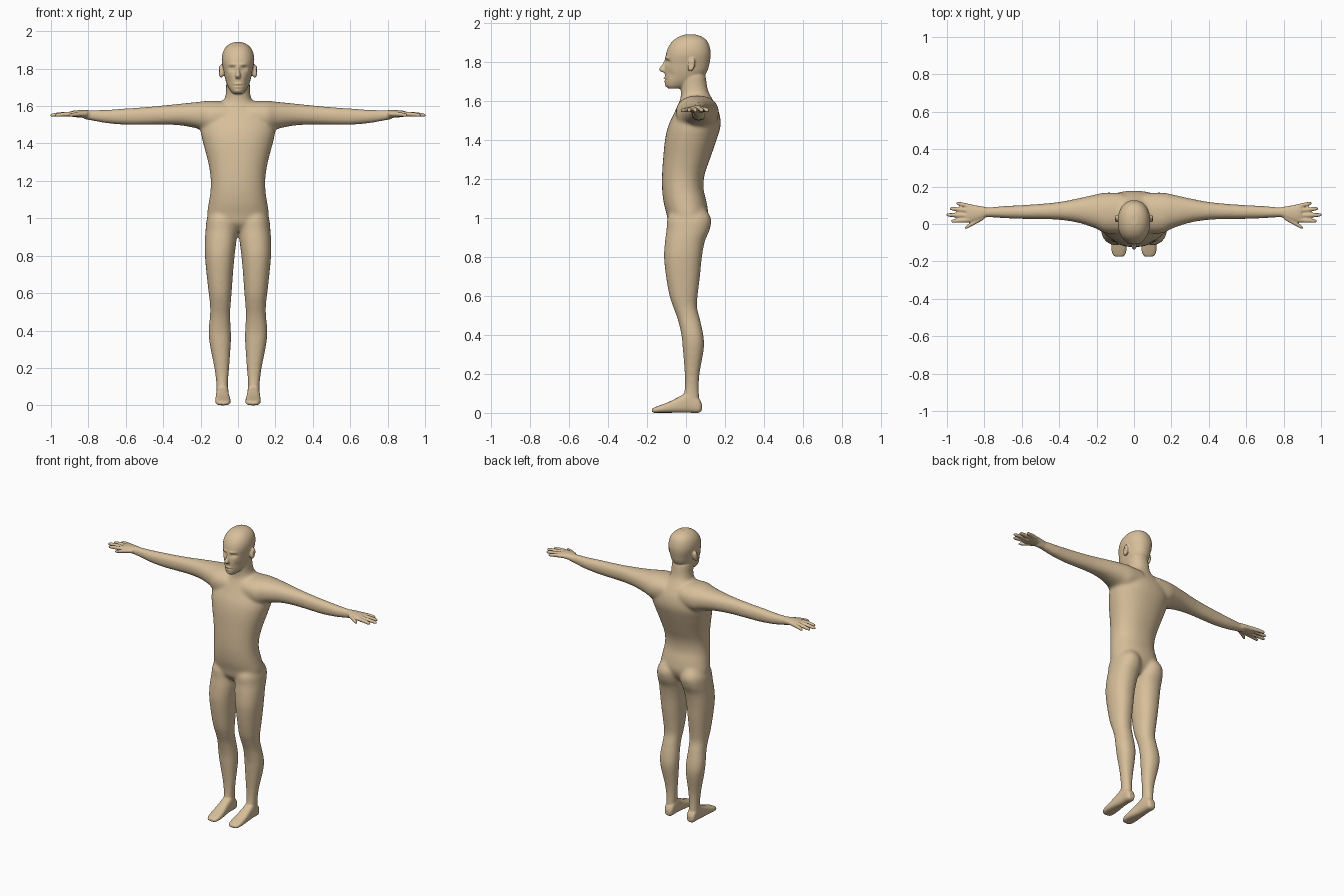
import bpy, bmesh, math
from mathutils import Vector

skin = bpy.data.materials.new("tan skin")
skin.diffuse_color = (0.68, 0.52, 0.325, 1)
AXES = {'x': (0, 1, 2), 'y': (1, 0, 2), 'z': (2, 0, 1)}


def spline(p0, p1, p2, p3, t):
    return [0.5 * (2*b + (c-a)*t + (2*a-5*b+4*c-d)*t*t + (3*b-a-3*c+d)*t**3)
            for a, b, c, d in zip(p0, p1, p2, p3)]


def loft(bm, axis, rows, sign=1, power=2.2, sides=36, steps=5):
    """Smooth tube through rows (position, a_min, a_max, b_min, b_max) along an axis."""
    n = len(rows)
    full = []
    for i in range(n - 1):
        q = [rows[max(0, min(n-1, i+k))] for k in (-1, 0, 1, 2)]
        full += [spline(*q, s / steps) for s in range(steps)]
    full.append(rows[-1])
    ia, ib, ic = AXES[axis]
    rings = []
    for t, a0, a1, b0, b1 in full:
        ring = []
        for k in range(sides):
            w = 2 * math.pi * k / sides
            c, s = math.cos(w), math.sin(w)
            co = [0, 0, 0]
            co[ia] = t
            co[ib] = (a0+a1)/2 + (a1-a0)/2 * math.copysign(abs(c)**(2/power), c)
            co[ic] = (b0+b1)/2 + (b1-b0)/2 * math.copysign(abs(s)**(2/power), s)
            co[0] *= sign
            ring.append(bm.verts.new(co))
        rings.append(ring)
    faces = [bm.faces.new(rings[0]), bm.faces.new(rings[-1])]
    for r, q in zip(rings, rings[1:]):
        for k in range(sides):
            j = (k + 1) % sides
            faces.append(bm.faces.new((r[k], r[j], q[j], q[k])))
    bmesh.ops.recalc_face_normals(bm, faces=faces)


def sym(rows):
    """Rows (z, half width, front, back) to loft rows."""
    return [(z, -w, w, f, b) for z, w, f, b in rows]


def ball(bm, centre, size, tilt=0):
    v = bmesh.ops.create_icosphere(bm, subdivisions=3, radius=1)['verts']
    c, s = math.cos(tilt), math.sin(tilt)
    for p in v:
        x, y, z = (p.co[i] * size[i] for i in range(3))
        p.co = Vector(centre) + Vector((x, y*c - z*s, y*s + z*c))


def fuse(bm, name, voxel, smooth):
    """Weld all overlapping parts into one skin and relax it."""
    me = bpy.data.meshes.new(name)
    bm.to_mesh(me)
    bm.free()
    ob = bpy.data.objects.new(name, me)
    bpy.context.collection.objects.link(ob)
    m = ob.modifiers.new("weld", 'REMESH')
    m.mode = 'VOXEL'
    m.voxel_size = voxel
    m = ob.modifiers.new("relax", 'SMOOTH')
    m.factor = 0.5
    m.iterations = smooth
    dg = bpy.context.evaluated_depsgraph_get()
    out = bpy.data.meshes.new_from_object(ob.evaluated_get(dg))
    bpy.data.objects.remove(ob)
    return out


# --- stage 1: torso, arms and legs, strongly blended
bm = bmesh.new()
loft(bm, 'z', sym([
    (.93, .12, -.05, .06), (.97, .155, -.088, .095), (1.02, .165, -.1, .113), (1.08, .157, -.115, .106),
    (1.15, .147, -.123, .09), (1.22, .147, -.123, .095), (1.3, .16, -.118, .122),
    (1.4, .186, -.108, .157), (1.47, .2, -.092, .177), (1.53, .185, -.065, .173),
    (1.58, .14, -.042, .153), (1.62, .085, -.027, .13), (1.66, .066, -.028, .112),
    (1.74, .064, -.035, .1)]))
leg = [
    (1.06, .03, .13, -.06, .09), (1.0, .008, .165, -.095, .128), (.94, .004, .173, -.1, .122),
    (.88, .008, .177, -.108, .097), (.8, .018, .177, -.113, .082), (.7, .027, .168, -.103, .072),
    (.6, .034, .157, -.085, .06), (.54, .039, .15, -.065, .057), (.48, .042, .15, -.043, .072),
    (.4, .038, .157, -.024, .089), (.33, .038, .152, -.017, .092), (.2, .047, .127, -.007, .07),
    (.12, .053, .117, -.008, .066), (.05, .053, .115, -.02, .072)]
arm = [
    (.06, -.05, .165, 1.47, 1.625), (.15, -.05, .168, 1.455, 1.628), (.21, -.022, .157, 1.477, 1.622),
    (.3, .007, .137, 1.495, 1.613), (.4, .022, .118, 1.5, 1.603), (.5, .026, .108, 1.499, 1.594),
    (.6, .027, .101, 1.499, 1.587), (.7, .031, .096, 1.507, 1.58), (.78, .035, .089, 1.521, 1.578),
    (.83, .03, .09, 1.53, 1.576)]
for s in (1, -1):
    loft(bm, 'z', leg, s)
    loft(bm, 'x', arm, s)
core = fuse(bm, "core", .008, 14)

# --- stage 2: head, hands and feet, lightly blended
bm = bmesh.new()
bm.from_mesh(core)
loft(bm, 'z', sym([
    (1.664, .024, -.09, -.03), (1.68, .04, -.104, .02), (1.71, .057, -.107, .075), (1.75, .07, -.109, .108),
    (1.79, .078, -.107, .12), (1.84, .087, -.103, .127), (1.88, .083, -.089, .121),
    (1.91, .069, -.066, .107), (1.93, .047, -.037, .082), (1.941, .02, -.005, .05)]))
# nose
loft(bm, 'z', sym([
    (1.825, .006, -.104, -.08), (1.79, .009, -.121, -.08), (1.763, .015, -.139, -.08),
    (1.748, .014, -.125, -.08)]), sides=16, power=2)
foot = [
    (.081, .066, .1, .012, .045), (.065, .054, .112, 0, .075), (.02, .05, .115, 0, .11),
    (-.03, .048, .118, 0, .085), (-.09, .041, .121, 0, .055), (-.14, .04, .12, 0, .036),
    (-.165, .048, .112, 0, .026), (-.175, .06, .1, .005, .02)]
palm = [
    (.79, .036, .09, 1.527, 1.577), (.83, .018, .097, 1.537, 1.578), (.87, .01, .103, 1.54, 1.576),
    (.895, .014, .102, 1.544, 1.572)]
# fingers: base x, base y, tip x, tip y
fingers = [(.87, .022, .977, .015), (.87, .045, 1.004, .049), (.87, .07, .985, .083), (.86, .09, .95, .112),
           (.805, .035, .905, -.022)]
for s in (1, -1):
    loft(bm, 'y', foot, s, power=2.8)
    loft(bm, 'x', palm, s)
    for x0, y0, x1, y1 in fingers:
        rows = []
        for t, r in ((0, .013), (.5, .012), (.88, .01), (1, .005)):
            y, z = y0 + (y1-y0)*t, 1.558 - .008*t*t
            rows.append((x0 + (x1-x0)*t, y-r, y+r, z-r, z+r))
        loft(bm, 'x', rows, s, power=2, sides=16)
    # ear
    ball(bm, (s*.09, .028, 1.786), (.017, .018, .036), -.25)
body = fuse(bm, "body", .005, 3)

# --- facial relief: centre, spread, push along y
relief = [
    ((.034, -.1, 1.800), (.016, .04, .011), .013),    # eye sockets
    ((.033, -.095, 1.797), (.009, .04, .006), -.005),  # eyeballs
    ((.028, -.1, 1.822), (.022, .04, .007), -.006),   # brows
    ((0, -.11, 1.717), (.02, .03, .005), -.008),      # upper lip
    ((0, -.11, 1.709), (.022, .03, .003), .006),      # mouth line
    ((0, -.11, 1.701), (.017, .03, .005), -.007),     # lower lip
    ((0, -.11, 1.678), (.018, .03, .01), -.004),      # chin
    ((.05, -.08, 1.735), (.014, .04, .022), .006)]    # cheeks
for v in body.vertices:
    if v.co.z > 1.64 and v.co.y < -.03:
        p = Vector((abs(v.co.x), v.co.y, v.co.z))
        v.co.y += sum(d * math.exp(-sum(((p[i]-c[i])/w[i])**2 for i in range(3)))
                      for c, w, d in relief)
    # hollow of the ear
    elif abs(v.co.x) > .096 and v.co.z > 1.7:
        d = ((v.co.y-.026)/.009)**2 + ((v.co.z-1.787)/.018)**2
        v.co.x -= math.copysign(.009 * math.exp(-d), v.co.x)

# stand on the ground
low = min(v.co.z for v in body.vertices)
for v in body.vertices:
    v.co.z -= low
body.materials.clear()
body.materials.append(skin)
for p in body.polygons:
    p.material_index = 0
    p.use_smooth = True
bpy.data.meshes.remove(core)
body.name = "body"
person = bpy.data.objects.new("human_body", body)
bpy.context.collection.objects.link(person)
